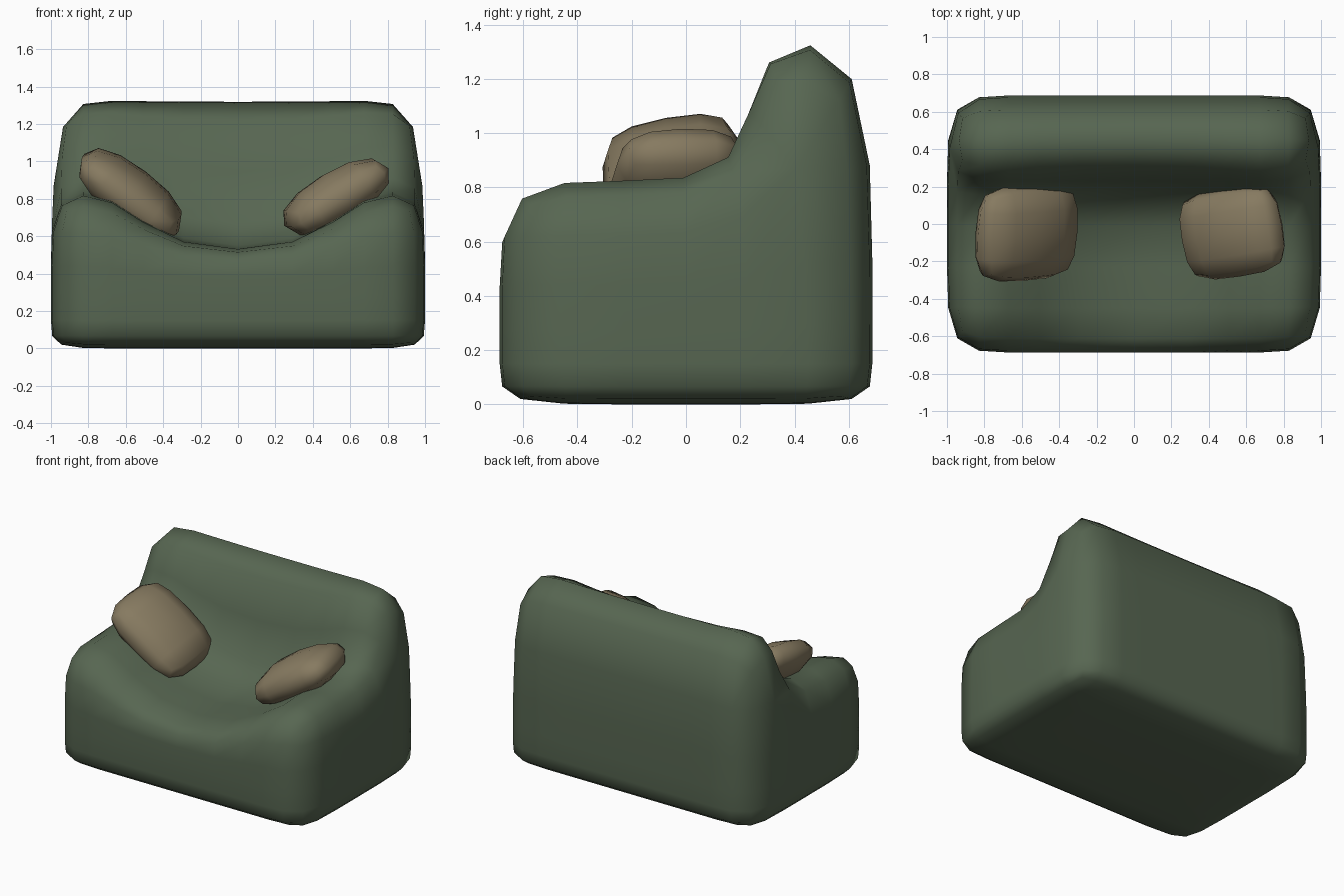
import bpy, bmesh
from math import radians
from mathutils import Matrix, Euler

if "Cube" in bpy.data.objects:
    bpy.data.objects.remove(bpy.data.objects["Cube"])


def material(name, rgb):
    m = bpy.data.materials.new(name)
    m.diffuse_color = (*rgb, 1)
    m.use_nodes = True
    m.node_tree.nodes["Principled BSDF"].inputs["Base Color"].default_value = m.diffuse_color
    return m


green = material("moss green fabric", (0.095, 0.133, 0.083))
tan = material("tan fabric", (0.24, 0.195, 0.118))


def finish(bm, name, mat):
    """Turn a coarse cage into a soft, smooth-shaded object."""
    bmesh.ops.recalc_face_normals(bm, faces=bm.faces)
    mesh = bpy.data.meshes.new(name)
    bm.to_mesh(mesh)
    bm.free()
    for p in mesh.polygons:
        p.use_smooth = True
    mesh.materials.append(mat)
    ob = bpy.data.objects.new(name, mesh)
    bpy.context.collection.objects.link(ob)
    sub = ob.modifiers.new("soften", 'SUBSURF')
    sub.levels = sub.render_levels = 1
    return ob


# Sofa body: side profile lofted across the width, seat dipping in the middle
Y, M, TOP, LOW, MID = 0.687, 0.23, 1.355, 0.12, 0.42
bm = bmesh.new()
rings = []
for x, h in ((-1, .84), (-.67, .84), (-.36, .52), (.36, .52), (.67, .84), (1, .84)):
    profile = [(-Y, 0), (-Y, LOW), (-Y, MID), (-Y, h), (-M, h), (M, h), (M, TOP),
               (Y, TOP), (Y, MID), (Y, LOW), (Y, 0), (M, 0), (-M, 0)]
    rings.append([bm.verts.new((x, y, z)) for y, z in profile])
for a, b in zip(rings, rings[1:]):
    for i in range(len(a)):
        j = (i + 1) % len(a)
        bm.faces.new((a[i], a[j], b[j], b[i]))

# Side walls of the body
for r, x in ((rings[0], -1), (rings[-1], 1)):
    fl, bl, fm, bk = [bm.verts.new((x, y, z)) for z in (LOW, MID) for y in (-M, M)]
    for f in ((r[0], r[1], fl, r[12]), (r[12], fl, bl, r[11]), (r[11], bl, r[9], r[10]),
              (r[1], r[2], fm, fl), (fl, fm, bk, bl), (bl, bk, r[8], r[9]),
              (r[2], r[3], r[4], fm), (fm, r[4], r[5], bk),
              (bk, r[5], r[6], r[7], r[8])):
        bm.faces.new(f)
finish(bm, "sofa_body", green)


# Cushions: plump pillows, thick in the middle and thin at the corners
def cushion(name, loc, rot, half_x, half_y):
    bm = bmesh.new()
    thick = (0.17, 0.115, 0.085)
    v = {(i, j, k): bm.verts.new((i * half_x, j * half_y, k * thick[abs(i) + abs(j)]))
         for i in (-1, 0, 1) for j in (-1, 0, 1) for k in (-1, 1)}
    for i in (-1, 0):
        for j in (-1, 0):
            for k in (-1, 1):
                bm.faces.new((v[i, j, k], v[i + 1, j, k], v[i + 1, j + 1, k], v[i, j + 1, k]))
        for s in (-1, 1):
            bm.faces.new((v[i, s, -1], v[i + 1, s, -1], v[i + 1, s, 1], v[i, s, 1]))
            bm.faces.new((v[s, i, -1], v[s, i + 1, -1], v[s, i + 1, 1], v[s, i, 1]))
    turn = Euler([radians(a) for a in rot]).to_matrix().to_4x4()
    bm.transform(Matrix.Translation(loc) @ turn)
    finish(bm, name, tan)


cushion("left_cushion", (-.575, -.045, .825), (13, 37, 4), .34, .275)
cushion("right_cushion", (.525, -.045, .81), (2, -31, 9), .325, .25)
